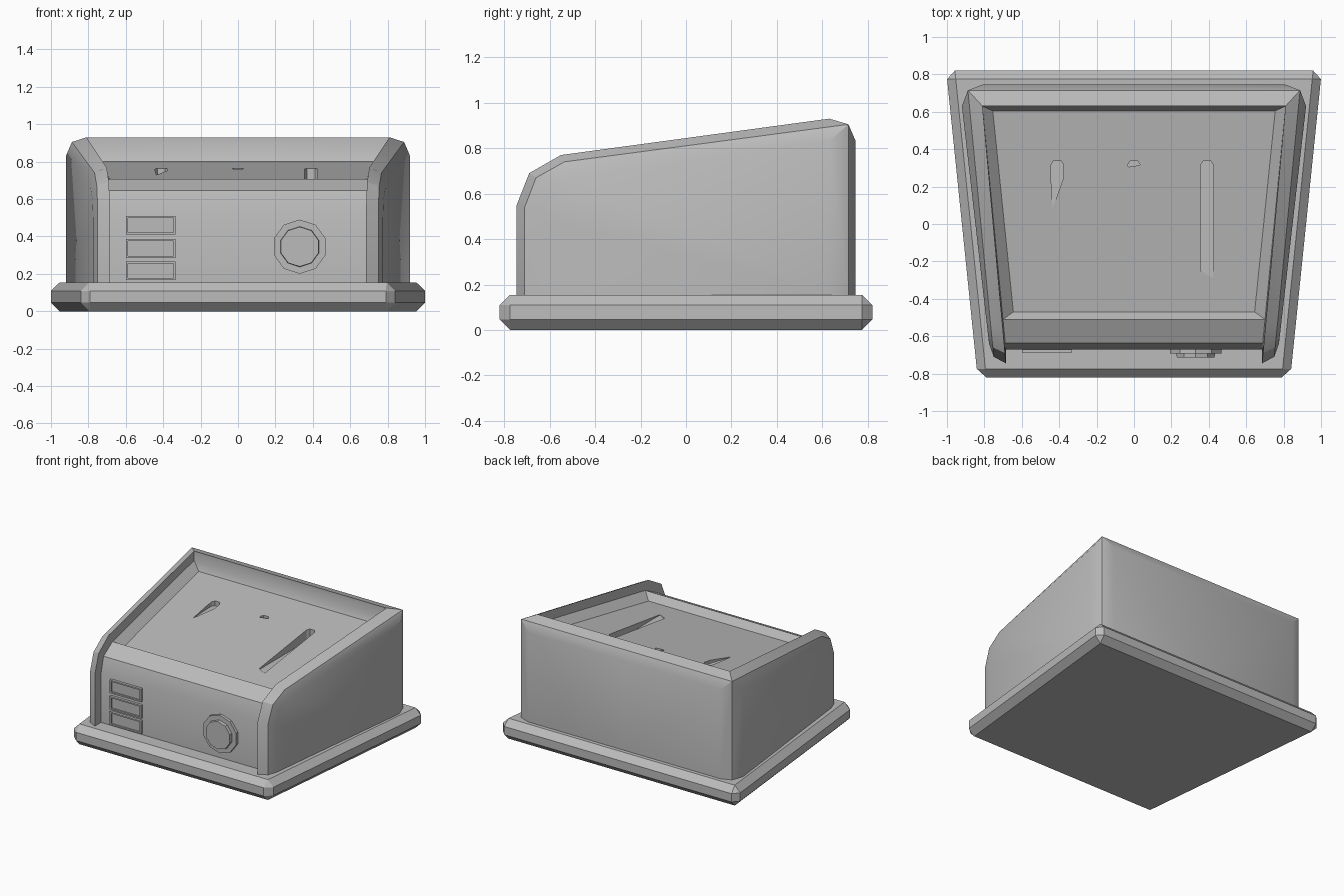
import bpy, bmesh, math
from mathutils import Matrix

cube = bpy.data.objects.get("Cube")
if cube:
    bpy.data.objects.remove(cube, do_unlink=True)

grey = bpy.data.materials.new("plain grey")
grey.use_nodes = True
grey.diffuse_color = (0.5, 0.5, 0.5, 1)
grey.node_tree.nodes["Principled BSDF"].inputs["Base Color"].default_value = (0.5, 0.5, 0.5, 1)


def finish(name, bm, smooth=False):
    bmesh.ops.remove_doubles(bm, verts=bm.verts, dist=0.0005)
    bmesh.ops.recalc_face_normals(bm, faces=bm.faces)
    mesh = bpy.data.meshes.new(name)
    bm.to_mesh(mesh)
    bm.free()
    mesh.materials.append(grey)
    obj = bpy.data.objects.new(name, mesh)
    bpy.context.collection.objects.link(obj)
    if smooth:
        bpy.ops.object.select_all(action='DESELECT')
        obj.select_set(True)
        bpy.context.view_layer.objects.active = obj
        bpy.ops.object.shade_smooth_by_angle(angle=math.radians(30))
    return obj


def face(bm, *points):
    return bm.faces.new([bm.verts.new(p) for p in points])


def strip(bm, a, b):
    for i in range(len(a) - 1):
        face(bm, a[i], a[i + 1], b[i + 1], b[i])


def prism(name, plan, low, high):
    """Closed prism on an xy outline; low and high give z for each y."""
    bm = bmesh.new()
    bottom = [(x, y, low(y)) for x, y in plan]
    top = [(x, y, high(y)) for x, y in plan]
    face(bm, *bottom)
    face(bm, *top)
    strip(bm, bottom + bottom[:1], top + top[:1])
    return finish(name, bm)


# Base slab with chamfered edges
FOOT = 0.155
base = prism("base_slab", [(-0.836, -0.82), (0.836, -0.82), (1.004, 0.82), (-1.004, 0.82)],
             lambda y: 0, lambda y: FOOT)
bevel = base.modifiers.new("chamfer", 'BEVEL')
bevel.width = 0.046
bevel.segments = 1


# Casing: half of the raised rim, outer walls and front, then mirrored
def path(profile, x_front, x_back):
    y0, y1 = profile[0][0], profile[-1][0]
    return [(x_front + (x_back - x_front) * (y - y0) / (y1 - y0), y, z) for y, z in profile]


def centre(p):
    return (0, p[1], p[2])


def foot(p):
    return (p[0], p[1], FOOT)


ridge = path([(-0.745, FOOT), (-0.745, 0.55), (-0.69, 0.69), (-0.55, 0.77), (0.63, 0.93)], 0.685, 0.81)
middle = path([(-0.71, FOOT), (-0.71, 0.54), (-0.66, 0.67), (-0.535, 0.74), (0.715, 0.905)], 0.75, 0.888)
outer = path([(-0.64, FOOT), (-0.64, 0.5), (-0.605, 0.6), (-0.51, 0.67), (0.63, 0.83)], 0.775, 0.92)
inner = path([(-0.67, FOOT), (-0.67, 0.53), (-0.635, 0.645), (-0.51, 0.706), (0.63, 0.86)], 0.685, 0.81)
back = (0.81, 0.745, 0.835)
well_front, well_back = (0.645, -0.47, 0.655), (0.755, 0.605, 0.80)
corner, side = middle[-1], outer[-1]

bm = bmesh.new()
strip(bm, ridge + [centre(ridge[-1])], middle + [centre(corner)])
strip(bm, ridge + [centre(ridge[-1])], inner + [centre(inner[-1])])
strip(bm, middle, outer)
face(bm, *outer, foot(side))
strip(bm, [side, corner, back, centre(back)],
      [foot(side), foot(corner), foot(back), foot(centre(back))])
face(bm, corner, centre(corner), centre(back), back)
strip(bm, inner[:4], [centre(p) for p in inner[:4]])
strip(bm, [centre(inner[3]), inner[3], inner[4], centre(inner[4])],
      [centre(well_front), well_front, well_back, centre(well_back)])
casing = finish("casing", bm, smooth=True)
casing.modifiers.new("mirror", 'MIRROR')


# Sloping recessed panel with three slots
def panel_z(y):
    t = (y - well_front[1]) / (well_back[1] - well_front[1])
    return well_front[2] + t * (well_back[2] - well_front[2])


(fx, fy, _), (bx, by, _) = well_front, well_back
panel = prism("sloping_panel", [(-fx, fy), (fx, fy), (bx, by), (-bx, by)],
              lambda y: panel_z(y) - 0.2, panel_z)


def slot(name, x, end, floor, tip):
    w = 0.034
    plan = [(x - w, 0.315), (x - w * 0.6, 0.338), (x + w * 0.6, 0.338), (x + w, 0.315),
            *[(x + dx, end + dy) for dx, dy in tip]]
    cutter = prism(name, plan, lambda y: floor, lambda y: 1.0)
    cutter.hide_render = True
    cutter.hide_viewport = True
    cutter.display_type = 'WIRE'
    cut = panel.modifiers.new(name, 'BOOLEAN')
    cut.operation = 'DIFFERENCE'
    cut.solver = 'EXACT'
    cut.object = cutter


slot("short_slot_cutter", -0.41, 0.08, 0.728, [(0.034, 0.17), (-0.026, 0), (-0.034, 0.17)])
slot("centre_slot_cutter", 0, 0.305, 0.74, [(0.034, 0.01), (-0.03, 0)])
slot("long_slot_cutter", 0.39, -0.29, 0.676, [(0.034, 0.03), (0.03, 0), (-0.034, 0.04)])

# Three front buttons: raised frames with a sunken middle
for i, z in enumerate((0.217, 0.335, 0.46)):
    bm = bmesh.new()
    bmesh.ops.create_cube(bm, size=1, matrix=Matrix.Translation((-0.467, -0.67, z))
                          @ Matrix.Diagonal((0.264, 0.04, 0.1, 1)))
    front = min(bm.faces, key=lambda f: f.calc_center_median().y)
    bmesh.ops.inset_region(bm, faces=[front], thickness=0.015)
    rim = bmesh.ops.extrude_discrete_faces(bm, faces=[front])["faces"]
    for v in rim[0].verts:
        v.co.y += 0.012
    # close the sunken walls
    edges = [e for e in bm.edges if e.is_boundary]
    bmesh.ops.bridge_loops(bm, edges=edges)
    finish(f"button_{i + 1}", bm)

# Ten-sided dial with a stepped cap
for name, r, r_tip, depth in (("dial_ring", 0.145, 0.145, 0.022), ("dial_cap", 0.112, 0.106, 0.045)):
    bm = bmesh.new()
    bmesh.ops.create_cone(bm, cap_ends=True, segments=10, radius1=r, radius2=r_tip, depth=depth + 0.02,
                          matrix=Matrix.Translation((0.33, -0.66 - depth / 2, 0.345))
                          @ Matrix.Rotation(math.pi / 2, 4, 'X'))
    finish(name, bm)
